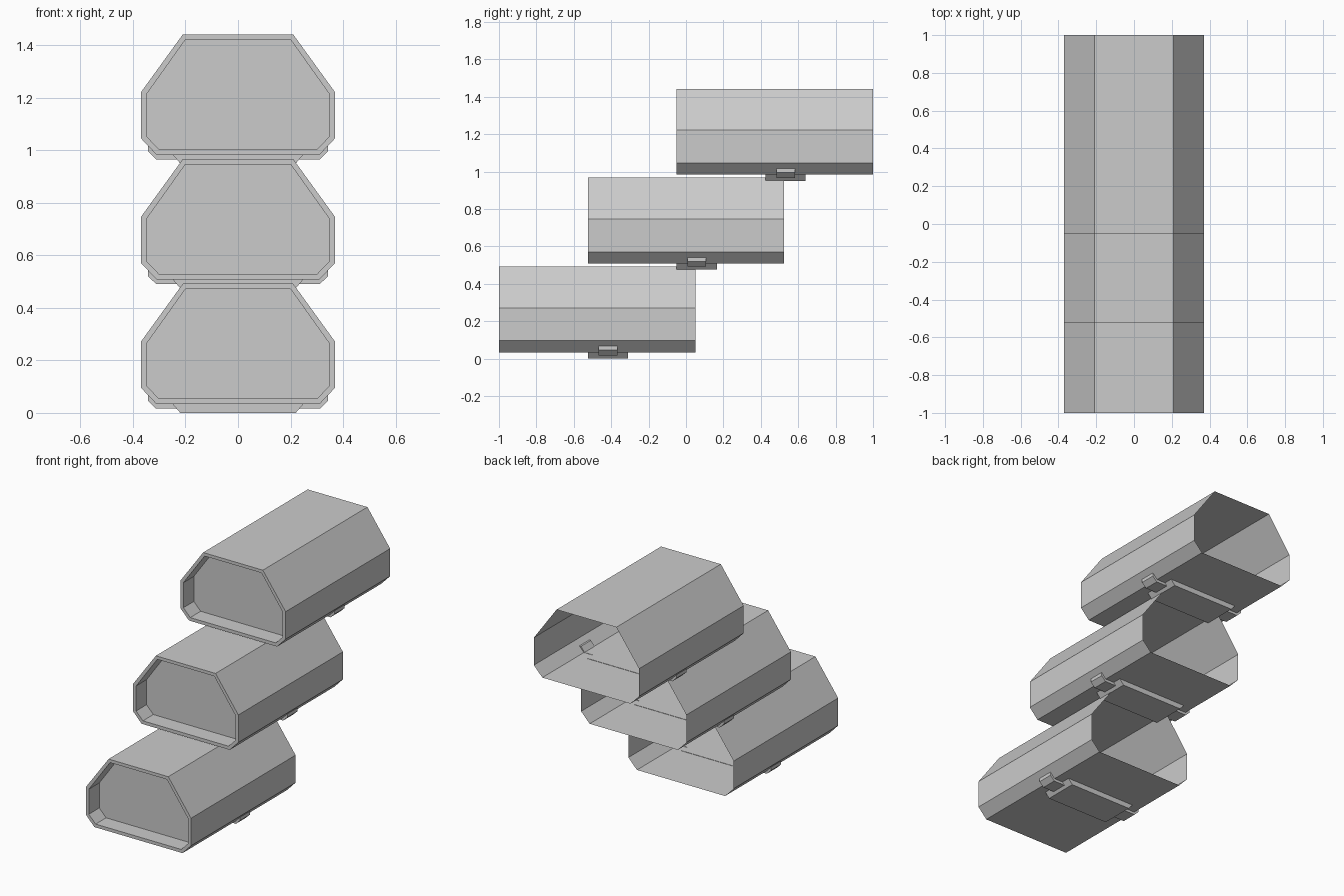
import bpy, bmesh

if "Cube" in bpy.data.objects:
    bpy.data.objects.remove(bpy.data.objects["Cube"])

PITCH_Y, PITCH_Z = 0.475, 0.475
HALF_LEN = 0.525


def mirrored(half):
    """Close a right-hand half profile into a full symmetric loop."""
    return half + [(-x, z) for x, z in reversed(half)]


def finish(name, bm, loc):
    mesh = bpy.data.meshes.new(name)
    bm.to_mesh(mesh)
    bm.free()
    ob = bpy.data.objects.new(name, mesh)
    ob.location = loc
    bpy.context.collection.objects.link(ob)
    return ob


def ring(bm, profile, y):
    return [bm.verts.new((x, y, z)) for x, z in profile]


def bridge(bm, a, b):
    n = len(a)
    for i in range(n):
        j = (i + 1) % n
        bm.faces.new((a[i], a[j], b[j], b[i]))


def prism(name, profile, y0, y1, loc):
    bm = bmesh.new()
    a, b = ring(bm, profile, y0), ring(bm, profile, y1)
    bridge(bm, a, b)
    bm.faces.new(a)
    bm.faces.new(list(reversed(b)))
    bmesh.ops.recalc_face_normals(bm, faces=bm.faces)
    return finish(name, bm, loc)


outer = mirrored([(0.21, 0.492), (0.37, 0.271), (0.37, 0.096), (0.31, 0.033)])
inner = mirrored([(0.2, 0.472), (0.349, 0.263), (0.349, 0.104), (0.301, 0.054)])
pad = mirrored([(0.25, 0.035), (0.22, 0.0)])
clip = [(0.342, 0.067), (0.342, 0.045), (0.312, 0.016), (0.22, 0.016),
        (0.22, 0.035), (0.305, 0.035), (0.33, 0.067)]


def shell(name, loc):
    # open-backed hull, front rim, recess wall and recessed panel
    bm = bmesh.new()
    rings = [ring(bm, outer, HALF_LEN), ring(bm, outer, -HALF_LEN),
             ring(bm, inner, -HALF_LEN), ring(bm, inner, -HALF_LEN + 0.105)]
    for a, b in zip(rings, rings[1:]):
        bridge(bm, a, b)
    bm.faces.new(rings[-1])
    bmesh.ops.recalc_face_normals(bm, faces=bm.faces)
    # keep the outside of the hull facing outward
    bm.faces.ensure_lookup_table()
    if bm.faces[1].normal.x < 0:
        bmesh.ops.reverse_faces(bm, faces=bm.faces)
    return finish(name, bm, loc)


for i, tier in enumerate(("lower", "middle", "upper")):
    loc = (0, (i - 1) * PITCH_Y, i * PITCH_Z)
    shell(tier + "_pod_shell", loc)
    # mounting pad under the pod
    prism(tier + "_mount_pad", pad, -0.05, 0.165, loc)
    # clips wrapping the lower chamfers
    for side, s in (("right", 1), ("left", -1)):
        prism(f"{tier}_{side}_clip", [(s * x, z) for x, z in clip],
              0.008, 0.108, loc)
